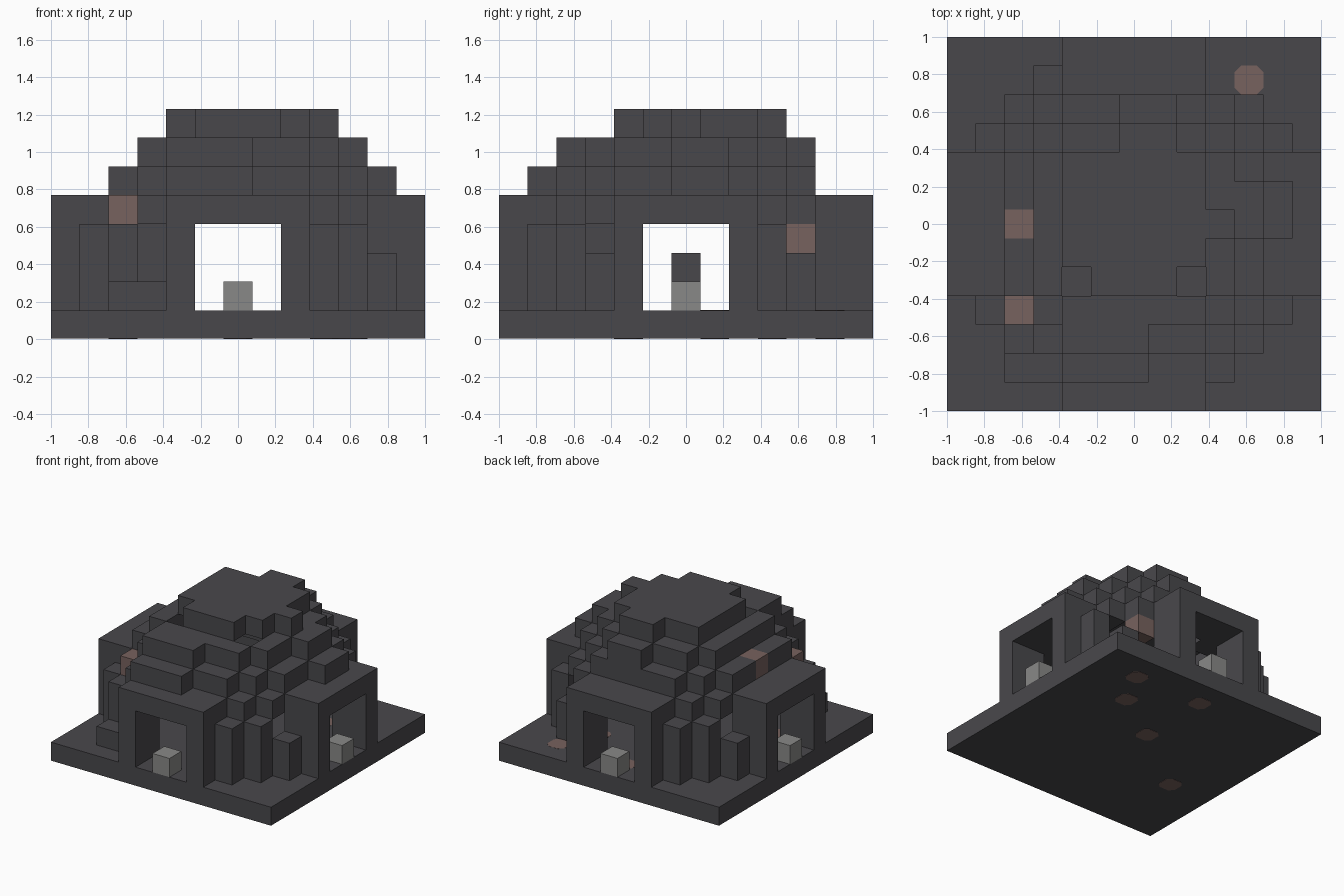
import bpy, bmesh, math
from mathutils import Vector

cube = bpy.data.objects.get("Cube")
if cube:
    bpy.data.objects.remove(cube)

U = 2 / 13  # block size


def material(name, rgb):
    m = bpy.data.materials.new(name)
    m.use_nodes = True
    m.diffuse_color = (*rgb, 1)
    m.node_tree.nodes["Principled BSDF"].inputs["Base Color"].default_value = (*rgb, 1)
    return m


stone = material("dark_stone", (0.066, 0.064, 0.071))
clay = material("clay_pink", (0.185, 0.122, 0.112))
grey = material("light_grey", (0.25, 0.25, 0.245))


def finish(name, bm, mat):
    mesh = bpy.data.meshes.new(name)
    bmesh.ops.recalc_face_normals(bm, faces=bm.faces)
    bm.to_mesh(mesh)
    bm.free()
    mesh.materials.append(mat)
    ob = bpy.data.objects.new(name, mesh)
    bpy.context.collection.objects.link(ob)
    return ob


AXES = [Vector(a) * s for a in ((1, 0, 0), (0, 1, 0), (0, 0, 1)) for s in (1, -1)]


def block_object(name, cells, mat, hidden_by):
    """Make only the block faces that are not covered by a neighbour."""
    bm = bmesh.new()
    for c in sorted(cells):
        for n in AXES:
            if tuple(int(a + b) for a, b in zip(c, n)) in hidden_by:
                continue
            u = Vector((n.y, n.z, n.x))
            v = n.cross(u)
            mid = Vector((c[0], c[1], c[2] + 0.5)) + n / 2
            bm.faces.new([bm.verts.new((mid + (u * p + v * q) / 2) * U)
                          for p, q in ((-1, -1), (1, -1), (1, 1), (-1, 1))])
    bmesh.ops.remove_doubles(bm, verts=bm.verts, dist=U / 100)
    bmesh.ops.dissolve_limit(bm, angle_limit=math.radians(1), verts=bm.verts, edges=bm.edges)
    return finish(name, bm, mat)


def box(xs, ys, zs):
    return {(x, y, z) for x in range(xs[0], xs[1] + 1)
            for y in range(ys[0], ys[1] + 1) for z in range(zs[0], zs[1] + 1)}


# Stepped dome, hollowed to a shell one block thick
radius_sq = [99, 34, 34, 34, 25, 20, 13, 8]
solid = {c for c in box((-6, 6), (-6, 6), (0, 7))
         if c[0] ** 2 + c[1] ** 2 <= radius_sq[c[2]]}
dome = {c for c in solid if c[2] > 0 and any(
    tuple(int(a + b) for a, b in zip(c, n)) not in solid for n in AXES)}

# Worn corners
dome -= box((3, 3), (5, 5), (1, 3)) | box((-3, -3), (-5, -5), (2, 3))
dome -= {(4, 4, 3), (5, -3, 3), (-5, 3, 3), (-2, -2, 7), (2, -2, 7)}

# Raised patches and loose blocks
dome |= box((-2, 0), (-5, -5), (5, 5)) | box((-2, 0), (-4, -4), (6, 6))
dome |= box((5, 5), (0, 1), (5, 5)) | box((4, 4), (0, 1), (6, 6))
dome |= box((0, 1), (3, 3), (7, 7)) | box((0, 1), (4, 4), (6, 6))
dome |= {(3, 0, 7), (-4, -5, 1)}

# Four porches with tunnels into the dome
porches, tunnels = {}, set()
for name, fx, fy in (("front_porch", 0, -1), ("back_porch", 0, 1),
                     ("left_porch", 1, 0), ("right_porch", -1, 0)):
    def turn(cells):
        return {(fx * d + fy * s, fy * d + fx * s, z) for d, s, z in cells}
    opening = turn(box((3, 6), (-1, 1), (1, 3)))
    tunnels |= opening
    porches[name] = turn(box((5, 6), (-2, 2), (1, 4))) - opening
dome -= tunnels
for cells in porches.values():
    dome -= cells
dome |= box((-4, -4), (0, 0), (1, 2))

# Clay blocks set into the dome
clay_blocks = {(-4, -3, 4), (-4, 0, 5), (3, 4, 3)}
dome -= clay_blocks

occupied = dome | clay_blocks | set().union(*porches.values())
block_object("dome", dome, stone, occupied)
block_object("clay_blocks", clay_blocks, clay, occupied)
for name, cells in porches.items():
    block_object(name, cells, stone, occupied)

# Grey block in each doorway
for name, x, y in (("front", 0, -6), ("back", 0, 6), ("left", 6, 0), ("right", -6, 0)):
    block_object(name + "_door_block", {(x, y, 1)}, grey, set())

# Base slab
bm = bmesh.new()
bmesh.ops.create_cube(bm, size=1)
bmesh.ops.scale(bm, vec=(2, 2, U - 0.002), verts=bm.verts)
bmesh.ops.translate(bm, vec=(0, 0, U / 2 + 0.001), verts=bm.verts)
finish("base_slab", bm, stone)

# Chamfered clay stones through the slab
h, k = U / 2, U / 2 - 0.035
outline = [(h, -k), (h, k), (k, h), (-k, h), (-h, k), (-h, -k), (-k, -h), (k, -h)]
for i, (x, y) in enumerate([(4, 5), (3, 3), (0, 5), (0, 1), (-4, -2)]):
    bm = bmesh.new()
    face = bm.faces.new([bm.verts.new((x * U + a, y * U + b, 0)) for a, b in outline])
    top = bmesh.ops.extrude_face_region(bm, geom=[face], use_keep_orig=True)["geom"]
    bmesh.ops.translate(bm, vec=(0, 0, U + 0.001),
                        verts=[g for g in top if isinstance(g, bmesh.types.BMVert)])
    finish("floor_stone_%d" % (i + 1), bm, clay)
